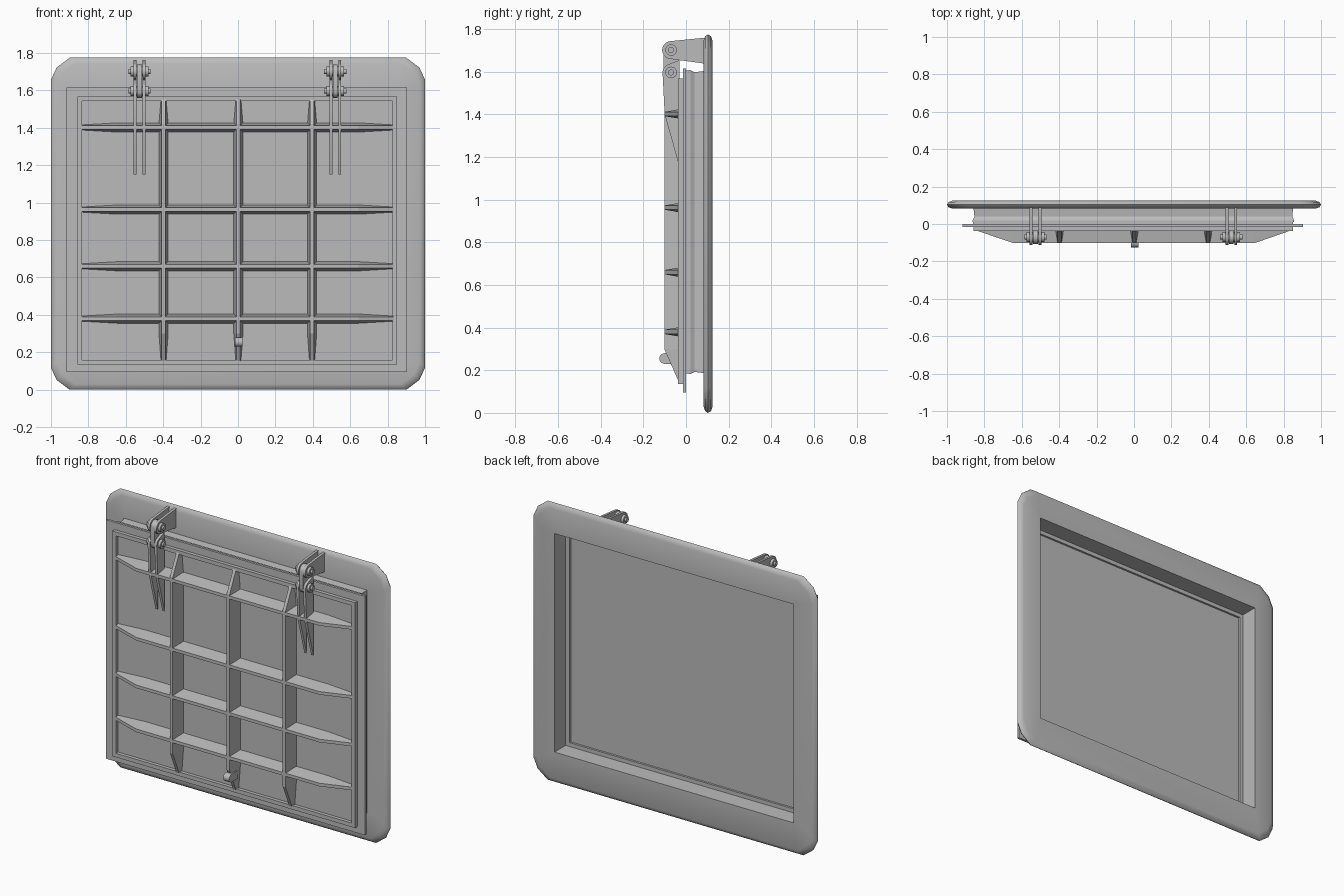
import bpy, bmesh, math
from mathutils import Vector, geometry

old = bpy.data.objects.get("Cube")
if old:
    bpy.data.objects.remove(old, do_unlink=True)

steel = bpy.data.materials.new("grey_steel")
steel.use_nodes = True
GREY = (0.5, 0.5, 0.5, 1)
steel.diffuse_color = GREY
steel.node_tree.nodes["Principled BSDF"].inputs["Base Color"].default_value = GREY


def finish(name, bm, angle=None):
    bmesh.ops.remove_doubles(bm, verts=bm.verts, dist=1e-5)
    bmesh.ops.recalc_face_normals(bm, faces=bm.faces)
    me = bpy.data.meshes.new(name)
    bm.to_mesh(me)
    bm.free()
    me.materials.append(steel)
    ob = bpy.data.objects.new(name, me)
    bpy.context.collection.objects.link(ob)
    if angle:
        bpy.ops.object.select_all(action='DESELECT')
        ob.select_set(True)
        bpy.context.view_layer.objects.active = ob
        bpy.ops.object.shade_smooth_by_angle(angle=math.radians(angle))
    return ob


def loft(name, rings, loop=False, caps=False, angle=None):
    """Skin a list of equal-length closed rings."""
    bm = bmesh.new()
    vs = [[bm.verts.new(p) for p in r] for r in rings]
    n = len(vs[0])
    pairs = list(zip(vs, vs[1:])) + ([(vs[-1], vs[0])] if loop else [])
    for a, b in pairs:
        for i in range(n):
            j = (i + 1) % n
            bm.faces.new((a[i], a[j], b[j], b[i]))
    if caps:
        bm.faces.new(vs[0])
        bm.faces.new(vs[-1])
    return finish(name, bm, angle)


def rect(x0, x1, z0, z1, y):
    return [(x0, y, z0), (x1, y, z0), (x1, y, z1), (x0, y, z1)]


def grow(box, d, y):
    x0, x1, z0, z1 = box
    return rect(x0 - d, x1 + d, z0 - d, z1 + d, y)


def ring_wall(name, box, width, y0, y1):
    """Rectangular tube whose outside is box."""
    return loft(name, [grow(box, 0, y0), grow(box, 0, y1),
                       grow(box, -width, y1), grow(box, -width, y0)], loop=True)


def side_plate(name, pts, x, w):
    """Convex side profile in (y, z), extruded by w around x."""
    hull = [pts[i] for i in geometry.convex_hull_2d([Vector(p) for p in pts])]
    return loft(name, [[(x + s * w / 2, y, z) for y, z in hull] for s in (-1, 1)],
                caps=True, angle=30)


def disc(y, z, r, n=20):
    return [(y + r * math.cos(math.tau * i / n), z + r * math.sin(math.tau * i / n))
            for i in range(n)]


# Outer frame: chamfered outline with a rounded rim and a square opening
MID, HALF = 0.8875, 0.8875
OPEN = (-0.845, 0.838, 0.2, 1.59)


def outline(d, y):
    corner = [(1, 0.77), (0.97, 0.835), (0.9, HALF)]
    pts = []
    for sx, sz in ((1, 1), (-1, 1), (-1, -1), (1, -1)):
        c = corner if sx * sz > 0 else corner[::-1]
        pts += [(sx * (a - d), y, MID + sz * (b - d)) for a, b in c]
    return pts


def opening(y):
    x0, x1, z0, z1 = OPEN
    order = ((x1, z1), (x0, z1), (x0, z0), (x1, z0))
    return [(x, y, z) for x, z in order for _ in range(3)]


loft("frame", [opening(0.082), outline(0.03, 0.082), outline(0.008, 0.09),
               outline(0, 0.103), outline(0.008, 0.117), outline(0.03, 0.125),
               opening(0.125)], loop=True, angle=60)

# Coaming wall between frame and door, with a small flared lip
loft("coaming", [grow(OPEN, 0.014, 0.09), grow(OPEN, 0.008, 0.04), grow(OPEN, 0.018, 0.02),
                 grow(OPEN, 0.018, 0.012), grow(OPEN, 0, 0.012), grow(OPEN, 0, 0.09)], loop=True)
ring_wall("gasket", (-0.86, 0.85, 0.185, 1.605), 0.04, 0, 0.013)

# Door plate and its raised rim
loft("door_plate", [rect(-0.918, 0.904, 0.095, 1.615, y) for y in (-0.015, 0)], caps=True)
RIM = (-0.858, 0.85, 0.135, 1.568)
ring_wall("door_rim", RIM, 0.025, -0.037, -0.015)


# Stiffening ribs: drafted sides, ends tapering down to the rim
BASE, TOP, TIP = -0.015, -0.102, -0.036


def rib(name, at, stations, vertical):
    rings = []
    for s, y in stations:
        wide = 0.01 + 0.17 * (BASE - y)
        sect = [(-wide, BASE), (wide, BASE), (0.01, y), (-0.01, y)]
        rings.append([(at + o, d, s) if vertical else (s, d, at + o) for o, d in sect])
    loft(name, rings, caps=True)


for i, x in enumerate((-0.398, 0.002, 0.396)):
    rib(f"vertical_rib_{i + 1}", x,
        [(0.15, TIP), (0.3, TOP), (1.42, TOP), (1.555, TIP)], True)
for i, z in enumerate((0.38, 0.66, 0.963, 1.402)):
    rib(f"horizontal_rib_{i + 1}", z,
        [(-0.84, TIP), (-0.645, TOP), (0.645, TOP), (0.835, TIP)], False)

# Rounded catch near the bottom of the middle rib
side_plate("catch", disc(-0.1, 0.255, 0.025) + [(-0.04, 0.23), (-0.04, 0.28)], 0.004, 0.042)

# Hinges: paired frame brackets and door arms joined by a link and two pins
PIVOT_Y, LOW, HIGH = -0.07, 1.597, 1.702
for side, cx in (("right", -0.527), ("left", 0.52)):
    for n, s in enumerate((-1, 1)):
        x = cx + s * 0.024
        side_plate(f"{side}_hinge_bracket_{n + 1}", disc(PIVOT_Y, HIGH, 0.042) +
                   [(0.09, 1.76), (0.09, 1.638)], x, 0.016)
        side_plate(f"{side}_hinge_arm_{n + 1}", disc(PIVOT_Y, LOW, 0.04) +
                   [(-0.1, 1.4), (-0.03, 1.15), (-0.03, 1.655)], x, 0.016)
    side_plate(f"{side}_hinge_link", disc(PIVOT_Y, HIGH, 0.036) + disc(PIVOT_Y, LOW, 0.036),
               cx, 0.026)
    for label, z in (("upper", HIGH), ("lower", LOW)):
        side_plate(f"{side}_{label}_pin_head", disc(PIVOT_Y, z, 0.027), cx, 0.096)
        side_plate(f"{side}_{label}_pin", disc(PIVOT_Y, z, 0.014), cx, 0.118)
